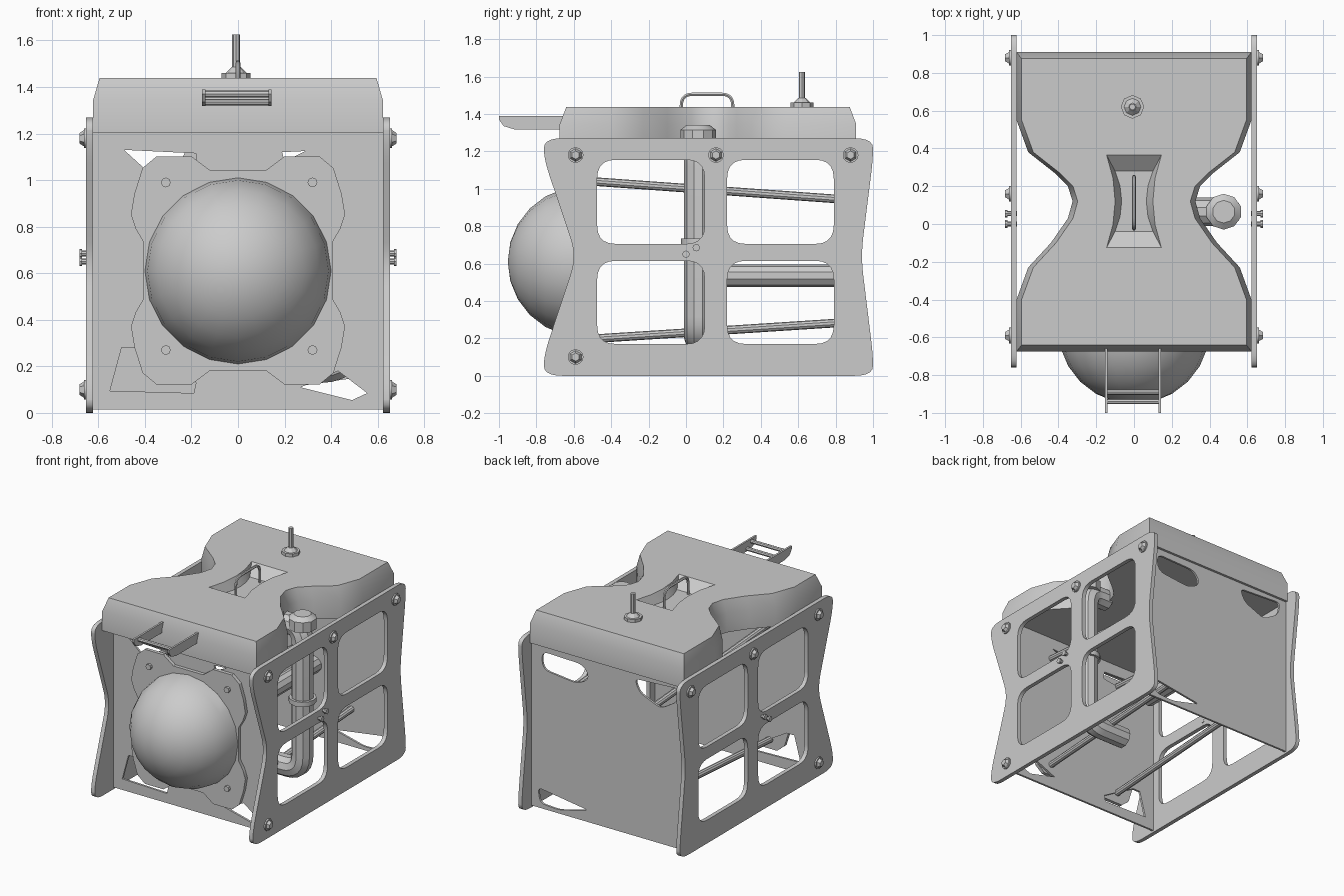
import bpy, bmesh, math
from mathutils import Vector, Matrix

if "Cube" in bpy.data.objects:
    bpy.data.objects.remove(bpy.data.objects["Cube"])


def add_mesh(name, mesh):
    ob = bpy.data.objects.new(name, mesh)
    bpy.context.collection.objects.link(ob)
    return ob


def from_bmesh(name, bm):
    bmesh.ops.recalc_face_normals(bm, faces=bm.faces)
    me = bpy.data.meshes.new(name)
    bm.to_mesh(me)
    bm.free()
    return add_mesh(name, me)


def bake(ob):
    """Replace an object by its evaluated mesh."""
    dg = bpy.context.evaluated_depsgraph_get()
    me = bpy.data.meshes.new_from_object(ob.evaluated_get(dg))
    name, mat = ob.name, ob.matrix_world.copy()
    bpy.data.objects.remove(ob)
    me.transform(mat)
    return add_mesh(name, me)


def rounded(pts, r, n=5, closed=True):
    pts = [Vector(p) for p in pts]
    out = []
    for i, p in enumerate(pts):
        if not closed and i in (0, len(pts) - 1):
            out.append(p)
            continue
        a, b = pts[i - 1] - p, pts[(i + 1) % len(pts)] - p
        s = p + a.normalized() * min(r, a.length * .49)
        e = p + b.normalized() * min(r, b.length * .49)
        for k in range(n + 1):
            t = k / n
            out.append(s * (1 - t) ** 2 + p * 2 * t * (1 - t) + e * t * t)
    return out


def curve(name, loops, dim, closed):
    cu = bpy.data.curves.new(name, 'CURVE')
    cu.dimensions = dim
    for pts in loops:
        sp = cu.splines.new('POLY')
        sp.points.add(len(pts) - 1)
        for q, p in zip(sp.points, pts):
            q.co = (p[0], p[1], p[2] if len(p) > 2 else 0, 1)
        sp.use_cyclic_u = closed
    return add_mesh(name, cu)


def sheet(name, loops, thick, mat):
    """Flat plate: first loop is the outline, the rest are holes."""
    ob = curve(name, loops, '2D', True)
    ob.data.fill_mode = 'BOTH'
    ob.data.extrude = thick / 2
    ob.matrix_world = mat
    bpy.context.view_layer.update()
    return bake(ob)


def tube(name, pts, r, bend, res=3):
    ob = curve(name, [rounded(pts, bend, 6, False)], '3D', False)
    ob.data.bevel_depth = r
    ob.data.bevel_resolution = res
    ob.data.use_fill_caps = True
    bpy.context.view_layer.update()
    return bake(ob)


def cyl(name, p0, p1, r, n=12, r2=None):
    p0, p1 = Vector(p0), Vector(p1)
    d = p1 - p0
    bm = bmesh.new()
    bmesh.ops.create_cone(bm, cap_ends=True, segments=n, radius1=r,
                          radius2=r if r2 is None else r2, depth=d.length,
                          matrix=Matrix.Translation((p0 + p1) / 2)
                          @ d.to_track_quat('Z', 'Y').to_matrix().to_4x4())
    return from_bmesh(name, bm)


def loft(name, rings):
    bm = bmesh.new()
    vs = [[bm.verts.new(p) for p in ring] for ring in rings]
    for a, b in zip(vs, vs[1:]):
        for i in range(len(a)):
            j = (i + 1) % len(a)
            bm.faces.new((a[i], a[j], b[j], b[i]))
    bm.faces.new(vs[0])
    bm.faces.new(vs[-1])
    return from_bmesh(name, bm)


def mirrored(half):
    return half + [(-x, y) for x, y in reversed(half)]


def rect(x0, x1, y0, y1):
    return [(x0, y0), (x1, y0), (x1, y1), (x0, y1)]


def side_mat(x):
    return Matrix(((0, 0, 1, x), (1, 0, 0, 0), (0, 1, 0, 0), (0, 0, 0, 1)))


def front_mat(y):
    return Matrix(((1, 0, 0, 0), (0, 0, -1, y), (0, 1, 0, 0), (0, 0, 0, 1)))


# Side plates with four windows, and their bolts
outline = rounded([(-.76, 0), (1, 0), (1, .11), (.935, .64), (1, 1.16), (1, 1.27),
                   (-.76, 1.27), (-.76, 1.16), (-.585, .64), (-.76, .11)], .1)
windows = [rounded(rect(y0, y1, z0, z1), .1) for y0, y1 in ((-.475, .1), (.22, .79))
           for z0, z1 in ((.17, .615), (.705, 1.155))]
for s, tag in ((-1, 'left'), (1, 'right')):
    sheet(tag + '_side_plate', [outline] + windows, .03, side_mat(s * .637))
    for y, z in ((-.59, 1.18), (.16, 1.18), (.88, 1.18), (-.59, .1)):
        cyl(tag + '_bolt_washer', (s * .645, y, z), (s * .662, y, z), .042, 12)
        cyl(tag + '_bolt_head', (s * .66, y, z), (s * .682, y, z), .036, 6, .022)
    for y, z in ((0, .65), (.055, .685)):
        cyl(tag + '_pin', (s * .62, y, z), (s * .675, y, z), .013, 8)
        cyl(tag + '_pin_head', (s * .67, y, z), (s * .682, y, z), .02, 8)

# Front and back panels with openings
body = rect(-.622, .622, .015, 1.21)
front_holes = [
    [(-.49, 1.13), (-.18, 1.115), (-.175, 1.06), (-.38, 1.03)],
    [(.19, 1.12), (.29, 1.125), (.2, 1.08)],
    [(-.5, .28), (-.44, .28), (-.18, .13), (-.19, .085), (-.55, .095)],
    [(.27, .11), (.49, .055), (.555, .085), (.43, .18)]]
back_holes = [
    rounded([(.15, 1.06), (.2, 1.15), (.54, 1.16), (.53, 1.03), (.25, 1.0)], .06),
    rounded([(-.21, 1.16), (-.57, 1.18), (-.55, 1.08), (-.42, 1.0), (-.25, 1.07)], .04),
    rounded([(.16, .1), (.57, .16), (.55, .05), (.4, .04)], .04)]
sheet('front_panel', [body] + front_holes, .015, front_mat(-.54))
sheet('back_panel', [body] + back_holes, .015, front_mat(.885))

# Scalloped bezel with screws, and the dome
q = [(.12, .43), (.2, .49), (.35, .49), (.41, .44), (.445, .33), (.46, .24),
     (.44, .18), (.405, .12)]
h = q + [(x, -z) for x, z in reversed(q)]
sheet('dome_bezel', [[(x, z + .612) for x, z in mirrored(h)]], .025, front_mat(-.56))
for x in (-.31, .32):
    for z in (.27, .99):
        cyl('bezel_screw', (x, -.57, z), (x, -.592, z), .021, 8)
bm = bmesh.new()
bmesh.ops.create_uvsphere(bm, u_segments=20, v_segments=12, radius=.403)
bmesh.ops.bisect_plane(bm, geom=bm.verts[:] + bm.edges[:] + bm.faces[:],
                       plane_co=(0, 0, 0), plane_no=(0, 0, -1), clear_outer=True)
bmesh.ops.transform(bm, verts=bm.verts, matrix=Matrix.Translation((0, -.55, .61))
                    @ Matrix.Rotation(math.pi / 2, 4, 'X'))
from_bmesh('dome', bm)

# Hourglass top cover with chamfered rim
half = [(.622, .91), (.622, .55), (.56, .38), (.42, .27), (.35, .2), (.325, .12),
        (.35, .03), (.44, -.1), (.56, -.23), (.622, -.4), (.622, -.675)]
top = [(x - .027, .875 if y > .9 else -.64 if y < -.6 else y) for x, y in half]
cover = loft('top_cover', [[(x, y, z) for x, y in mirrored(p)]
                           for p, z in ((half, 1.205), (half, 1.345), (top, 1.438))])


# Bow-tie recess cut into the cover
def bow(wide, waist, y0, y1, z):
    m = (y0 + y1) / 2
    d = (y1 - y0) / 4
    k = waist + (wide - waist) * .25
    return [(x, y, z) for x, y in mirrored([(wide, y1), (k, m + d), (waist, m),
                                            (k, m - d), (wide, y0)])]


cutter = loft('recess_cutter', [bow(.1, .065, -.04, .28, 1.37),
                                bow(.145, .1, -.125, .365, 1.438),
                                bow(.145, .1, -.125, .365, 1.5)])
cutter.hide_render = True
mod = cover.modifiers.new('recess', 'BOOLEAN')
mod.object = cutter
mod.operation = 'DIFFERENCE'
mod.solver = 'EXACT'
bpy.context.view_layer.update()
bake(cover)
bpy.data.objects.remove(cutter)

# Lifting handle and antenna
tube('lifting_handle', [(0, -.025, 1.36), (0, -.025, 1.505), (0, .25, 1.505),
                        (0, .25, 1.36)], .01, .06, 1)
cyl('antenna_base', (-.008, .62, 1.435), (-.008, .62, 1.46), .062, 8)
cyl('antenna_cone', (-.008, .62, 1.46), (-.008, .62, 1.485), .045, 8, .02)
cyl('antenna_stem', (-.008, .62, 1.48), (-.008, .62, 1.625), .017, 8)

# Front bracket: two arms joined by a pair of rungs
arm = [(-.66, 1.318), (-.92, 1.318), (-.975, 1.335), (-1, 1.37), (-1, 1.39), (-.66, 1.39)]
for x in (-.147, .137):
    sheet('bracket_arm', [arm], .014, side_mat(x))
for y, z in ((-.89, 1.335), (-.94, 1.37)):
    cyl('bracket_rung', (-.147, y, z), (.137, y, z), .014, 8)

# Side pipe with cap and collar
px, py = .475, .065
tube('side_pipe', [(.3, py, 1.24), (px, py, 1.24), (px, py, .2), (.15, py, .2)], .075, .12)
cyl('pipe_cap', (px, py, 1.24), (px, py, 1.315), .095, 10)
cyl('pipe_cap_top', (px, py, 1.315), (px, py, 1.342), .095, 10, .06)
cyl('pipe_collar', (px, py, .7), (px, py, .735), .092, 12)

# Tie rods and the rear inner cylinder
for x in (-.3, .3):
    cyl('upper_rod', (x, -.54, 1.042), (x, .88, .94), .023, 10)
    cyl('lower_rod', (x, -.54, .195), (x, .88, .287), .023, 10)
cyl('rear_cylinder', (0, .15, .535), (0, .88, .535), .06, 10)

# Smooth shading with sharp edges kept
for ob in bpy.context.collection.objects:
    ob.select_set(True)
    bpy.context.view_layer.objects.active = ob
bpy.ops.object.shade_smooth_by_angle(angle=math.radians(32))
